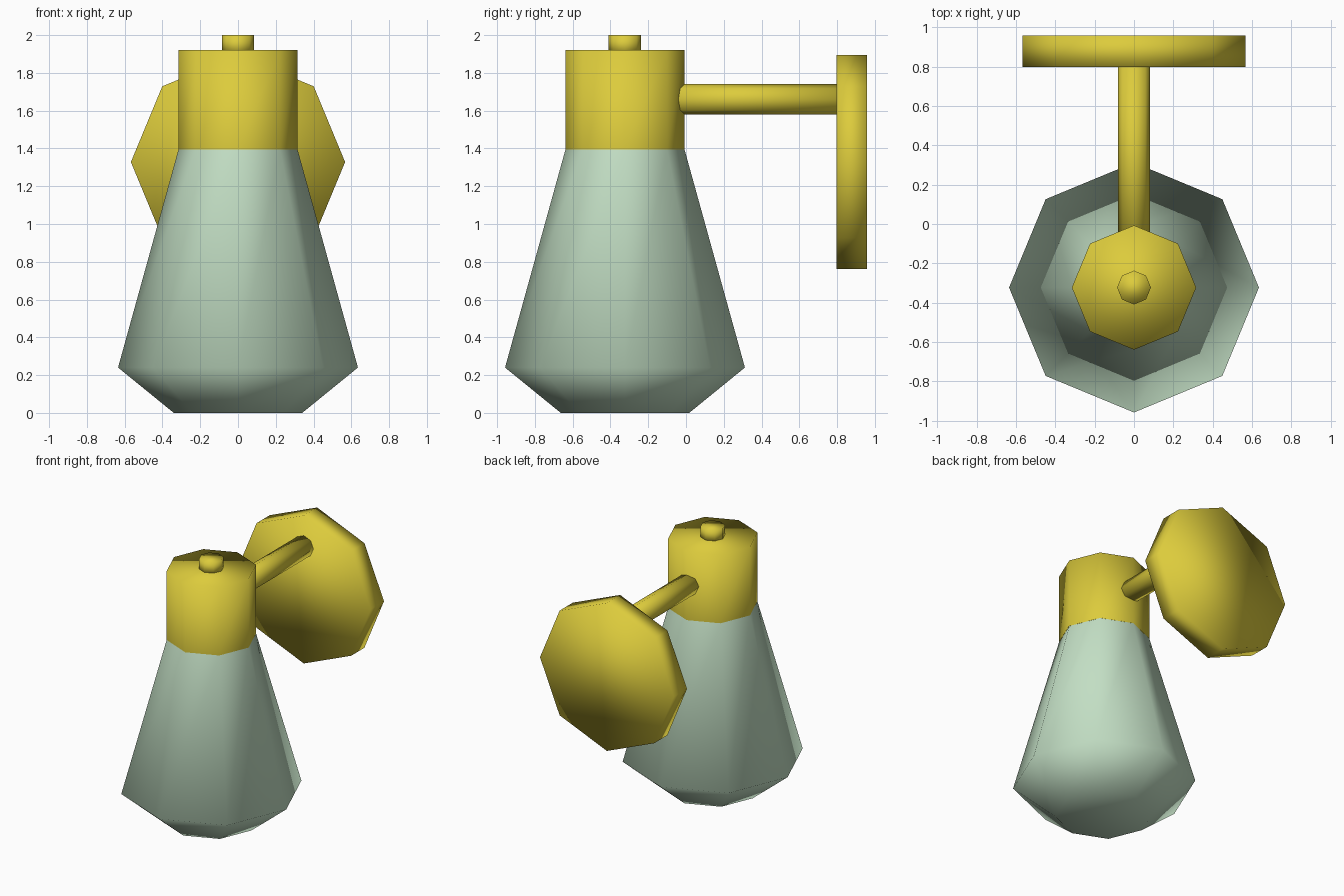
import bpy, bmesh, math

if "Cube" in bpy.data.objects:
    bpy.data.objects.remove(bpy.data.objects["Cube"])

SIDES = 8


def material(name, rgb):
    m = bpy.data.materials.new(name)
    m.diffuse_color = (*rgb, 1)
    m.use_nodes = True
    m.node_tree.nodes["Principled BSDF"].inputs["Base Color"].default_value = m.diffuse_color
    return m


brass = material("yellow brass", (0.72, 0.60, 0.045))
glass = material("pale green glass", (0.54, 0.73, 0.55))


def lathe(name, profile, origin, mat, along_y=False, cap_start=True, cap_end=True):
    """Eight-sided smooth turned part; profile is (radius, distance along axis)."""
    bm = bmesh.new()
    rings = []
    for r, d in profile:
        ring = []
        for i in range(SIDES):
            a = 2 * math.pi * i / SIDES
            u, v = r * math.cos(a), r * math.sin(a)
            ring.append(bm.verts.new((u, d, v) if along_y else (u, v, d)))
        rings.append(ring)
    for lo, hi in zip(rings, rings[1:]):
        for i in range(SIDES):
            j = (i + 1) % SIDES
            bm.faces.new((lo[i], lo[j], hi[j], hi[i]))
    if cap_start:
        bm.faces.new(rings[0][::-1])
    if cap_end:
        bm.faces.new(rings[-1])
    if along_y:  # swapping axes mirrors the winding
        bmesh.ops.reverse_faces(bm, faces=bm.faces[:])
    for f in bm.faces:
        f.smooth = True
    me = bpy.data.meshes.new(name)
    bm.to_mesh(me)
    bm.free()
    me.materials.append(mat)
    ob = bpy.data.objects.new(name, me)
    ob.location = origin
    bpy.context.collection.objects.link(ob)
    return ob


axis = (0, -0.323, 0)

# Tapered glass shade, closed at the bottom
lathe("shade", [(0.34, 0), (0.635, 0.24), (0.315, 1.395)], axis, glass, cap_end=False)
# Lamp holder above the shade and its small top knob
lathe("lamp_holder", [(0.316, 1.395), (0.316, 1.92)], axis, brass, cap_start=False)
lathe("top_knob", [(0.086, 1.90), (0.086, 2.0)], axis, brass)
# Arm to the wall and the wall plate
lathe("wall_arm", [(0.081, -0.15), (0.081, 0.82)], (0, 0, 1.66), brass, along_y=True)
lathe("wall_plate", [(0.567, 0.797), (0.567, 0.958)], (0, 0, 1.328), brass, along_y=True)
